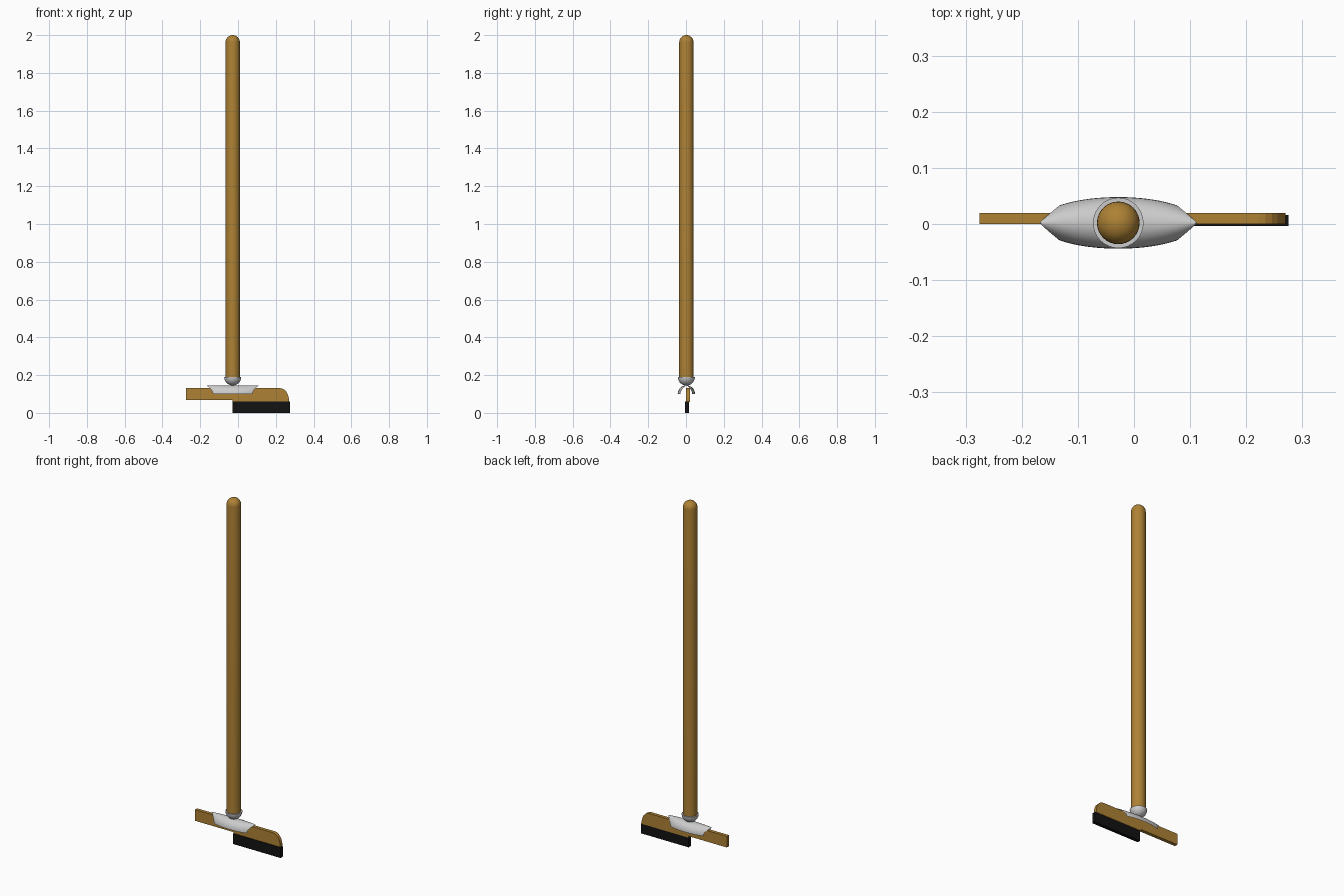
import bpy, bmesh
from math import sin, cos, pi, sqrt

if "Cube" in bpy.data.objects:
    bpy.data.objects.remove(bpy.data.objects["Cube"])

CX, CY = -0.028, 0.002


def material(name, rgb):
    m = bpy.data.materials.new(name)
    m.diffuse_color = (*rgb, 1)
    m.use_nodes = True
    m.node_tree.nodes["Principled BSDF"].inputs["Base Color"].default_value = m.diffuse_color
    return m


wood = material("wood", (0.42, 0.22, 0.035))
black = material("bristle_black", (0.006, 0.006, 0.006))


def finish(bm, name, mat=None, smooth=True):
    bmesh.ops.remove_doubles(bm, verts=bm.verts, dist=1e-5)
    bmesh.ops.recalc_face_normals(bm, faces=bm.faces)
    me = bpy.data.meshes.new(name)
    bm.to_mesh(me)
    bm.free()
    ob = bpy.data.objects.new(name, me)
    bpy.context.collection.objects.link(ob)
    if mat:
        me.materials.append(mat)
    if smooth:
        bpy.ops.object.select_all(action='DESELECT')
        ob.select_set(True)
        bpy.context.view_layer.objects.active = ob
        bpy.ops.object.shade_smooth_by_angle(angle=0.6)
    return ob


def lathe(name, profile, mat=None, steps=32):
    bm = bmesh.new()
    vs = [bm.verts.new((CX + r, CY, z)) for r, z in profile]
    es = [bm.edges.new(p) for p in zip(vs, vs[1:])]
    bmesh.ops.spin(bm, geom=vs + es, cent=(CX, CY, 0), axis=(0, 0, 1),
                   angle=2 * pi, steps=steps)
    return finish(bm, name, mat)


def slab(name, outline, y0, y1, mat):
    bm = bmesh.new()
    f = bm.faces.new([bm.verts.new((x, y0, z)) for x, z in outline])
    ext = bmesh.ops.extrude_face_region(bm, geom=[f])
    for v in ext["geom"]:
        if isinstance(v, bmesh.types.BMVert):
            v.co.y = y1
    return finish(bm, name, mat, smooth=False)


# long round handle with a domed end
R = 0.038
arc = [i * pi / 16 for i in range(9)]
lathe("handle", [(0, 0.18), (R, 0.18)] +
      [(R * cos(a), 1.962 + R * sin(a)) for a in arc], wood)

# half-ball socket holding the handle
S = 0.045
lathe("socket", [(S * sin(a), 0.19 - S * cos(a)) for a in arc] + [(0, 0.19)])

# arched clamp straddling the head, tapering to points at both ends
bm = bmesh.new()
NX, NT = 24, 16
grid = []
for i in range(NX + 1):
    s = -cos(pi * i / NX)
    row = []
    for j in range(NT + 1):
        t = pi * (j / NT - 0.5)
        length = 0.14 - 0.035 * abs(sin(t)) ** 2
        x = s * length
        w = 0.046 * sqrt(max(0, 1 - (x / 0.142) ** 2))
        row.append(bm.verts.new((CX + x, CY + w * sin(t), 0.1 + 0.046 * cos(t))))
    grid.append(row)
for a, b in zip(grid, grid[1:]):
    for j in range(NT):
        bm.faces.new((a[j], b[j], b[j + 1], a[j + 1]))
finish(bm, "clamp")

# wooden head with one rounded upper corner
corner = [(0.222 + 0.048 * sin(a), 0.065 + 0.066 * cos(a)) for a in
          [i * pi / 12 for i in range(7)]]
slab("head", [(-0.275, 0.067), (-0.275, 0.131)] + corner +
     [(0.27, 0.058), (-0.03, 0.058), (-0.03, 0.067)], 0.0, 0.02, wood)

# black bristle strip under one half of the head
slab("bristles", [(-0.028, 0), (0.275, 0), (0.275, 0.06), (-0.028, 0.06)],
     -0.004, 0.016, black)
